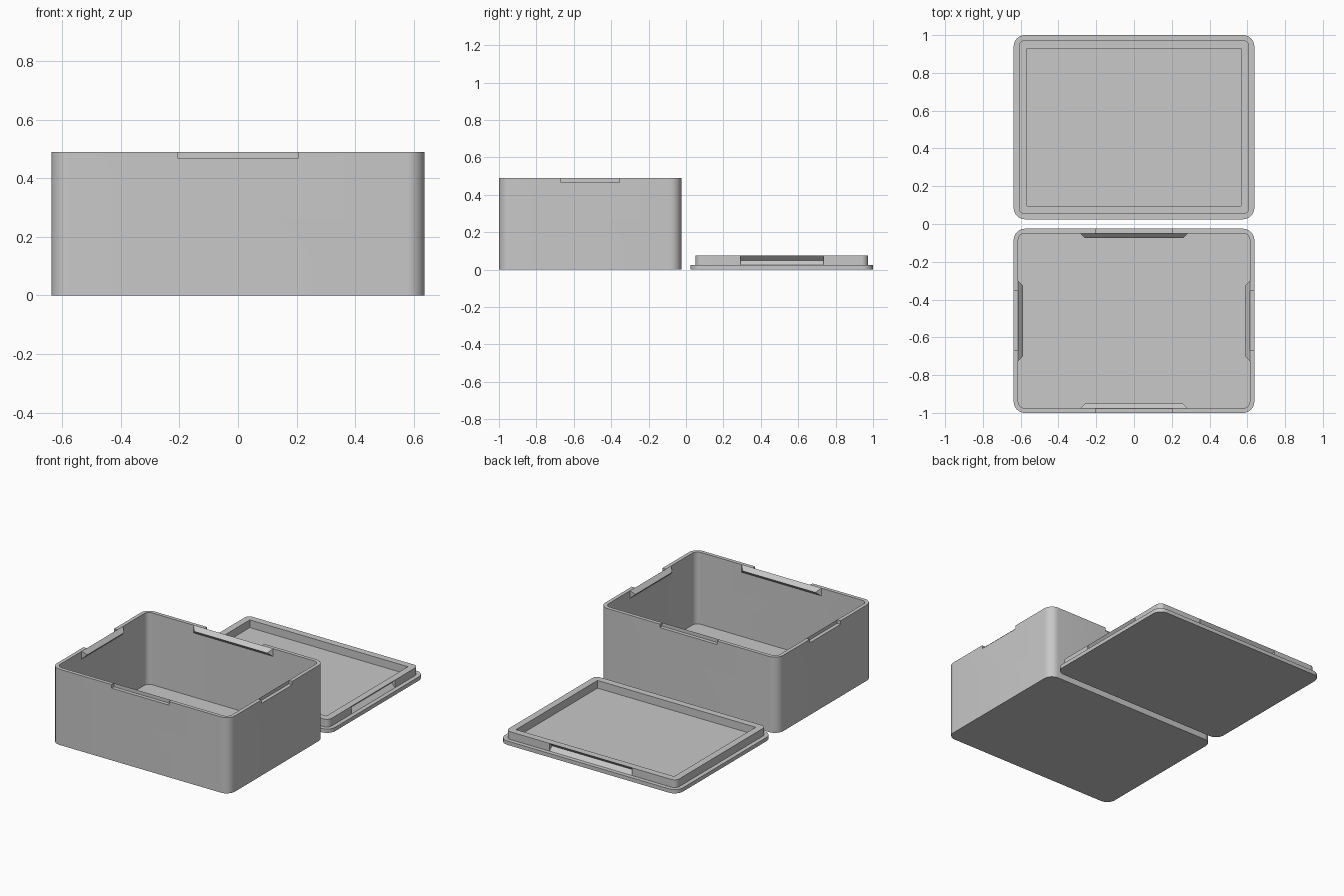
import bpy
import bmesh
import math
from mathutils import Matrix, Vector

cube = bpy.data.objects.get("Cube")
if cube:
    bpy.data.objects.remove(cube, do_unlink=True)

grey = bpy.data.materials.new("plain grey")
grey.use_nodes = True
colour = (0.58, 0.58, 0.58, 1)
grey.diffuse_color = colour
grey.node_tree.nodes["Principled BSDF"].inputs["Base Color"].default_value = colour

HALF_X, HALF_Y = 0.637, 0.4875     # outer half size of box and lid
CENTRE_Y = 0.5125                  # box at -y, lid at +y
HEIGHT, WALL, RADIUS = 0.49, 0.024, 0.06
BASE = 0.025                       # floor and lid plate thickness
CLIP = 0.025                       # clip depth


def make(name, bm):
    bmesh.ops.remove_doubles(bm, verts=bm.verts, dist=0.0001)
    bmesh.ops.recalc_face_normals(bm, faces=bm.faces)
    mesh = bpy.data.meshes.new(name)
    bm.to_mesh(mesh)
    bm.free()
    mesh.materials.append(grey)
    obj = bpy.data.objects.new(name, mesh)
    bpy.context.collection.objects.link(obj)
    return obj


def select(obj):
    bpy.ops.object.select_all(action="DESELECT")
    obj.select_set(True)
    bpy.context.view_layer.objects.active = obj


def smooth(obj):
    select(obj)
    bpy.ops.object.shade_smooth_by_angle(angle=math.radians(30))


def cut(obj, cutter):
    cutter.hide_render = True
    mod = obj.modifiers.new("cut", "BOOLEAN")
    mod.operation, mod.solver, mod.object = "DIFFERENCE", "EXACT", cutter
    select(obj)
    bpy.ops.object.modifier_apply(modifier=mod.name)
    bpy.data.objects.remove(cutter, do_unlink=True)


def ring(bm, inset, radius, z, cy, steps=10):
    """Rounded rectangle loop, inset from the outer size."""
    verts = []
    for quarter in range(4):
        sx = 1 if quarter in (0, 3) else -1
        sy = 1 if quarter < 2 else -1
        px, py = sx * (HALF_X - inset - radius), sy * (HALF_Y - inset - radius)
        for i in range(steps + 1):
            a = (quarter + i / steps) * math.pi / 2
            verts.append(bm.verts.new((px + radius * math.cos(a),
                                       cy + py + radius * math.sin(a), z)))
    return verts


def stacked(name, levels, cy, closed=False):
    """Skin a list of (inset, radius, z) loops; cap the ends or close the loop."""
    bm = bmesh.new()
    rings = [ring(bm, *level, cy) for level in levels]
    pairs = list(zip(rings, rings[1:]))
    if closed:
        pairs.append((rings[-1], rings[0]))
    else:
        bm.faces.new(rings[0])
        bm.faces.new(rings[-1])
    for a, b in pairs:
        for i in range(len(a)):
            j = (i + 1) % len(a)
            bm.faces.new((a[i], a[j], b[j], b[i]))
    return make(name, bm)


def side_prism(name, profile, side, inset, cy):
    """Solid along one wall; profile holds (depth inwards, z, half length)."""
    bm = bmesh.new()
    ends = [[bm.verts.new((s * half, depth, z)) for depth, z, half in profile]
            for s in (-1, 1)]
    n = len(profile)
    for end in ends:
        bm.faces.new(end)
    for i in range(n):
        j = (i + 1) % n
        bm.faces.new((ends[0][i], ends[0][j], ends[1][j], ends[1][i]))
    reach = (HALF_X if side % 2 else HALF_Y) - inset
    turn = Matrix.Rotation(side * math.pi / 2, 4, "Z")
    bm.transform(Matrix.Translation(Vector((0, cy, 0))) @ turn
                 @ Matrix.Translation(Vector((0, -reach, 0))))
    return make(name, bm)


SIDES = ["front", "left", "back", "right"]

# Box shell
box = stacked("box_body", [(0, RADIUS, 0), (0, RADIUS, HEIGHT),
                           (WALL, RADIUS - WALL, HEIGHT),
                           (WALL, RADIUS - WALL, BASE)], -CENTRE_Y)
# Lid plate and raised lip
plate = stacked("lid_plate", [(0, RADIUS, 0), (0, RADIUS, BASE)], CENTRE_Y)
LIP_IN, LIP_TOP = 0.027, 0.075
lip = stacked("lid_lip", [(LIP_IN, 0.033, BASE), (LIP_IN, 0.033, LIP_TOP),
                          (0.071, 0, LIP_TOP), (0.071, 0, BASE)],
              CENTRE_Y, closed=True)

for side, label in enumerate(SIDES):
    long_side = side % 2 == 0
    notch = 0.205 if long_side else 0.157
    clip = 0.285 if long_side else 0.212
    groove = 0.295 if long_side else 0.222

    # Pry notch through the rim
    low, high = HEIGHT - 0.023, HEIGHT + 0.05
    cut(box, side_prism("notch_cutter", [(-0.05, low, notch), (WALL, low, notch),
                                         (WALL, high, notch), (-0.05, high, notch)],
                        side, 0, -CENTRE_Y))
    # Wedge clip inside the rim
    side_prism(label + "_clip", [(0, HEIGHT, clip),
                                 (CLIP, HEIGHT - CLIP, clip - CLIP),
                                 (0, HEIGHT - 2 * CLIP, clip)],
               side, WALL, -CENTRE_Y)
    # Matching groove in the lip
    mid, out = (BASE + LIP_TOP) / 2, 0.01
    cut(lip, side_prism("groove_cutter", [(-out, mid + CLIP + out, groove),
                                          (CLIP, mid, groove),
                                          (-out, mid - CLIP - out, groove)],
                        side, LIP_IN, CENTRE_Y))

for part in (box, plate, lip):
    smooth(part)
